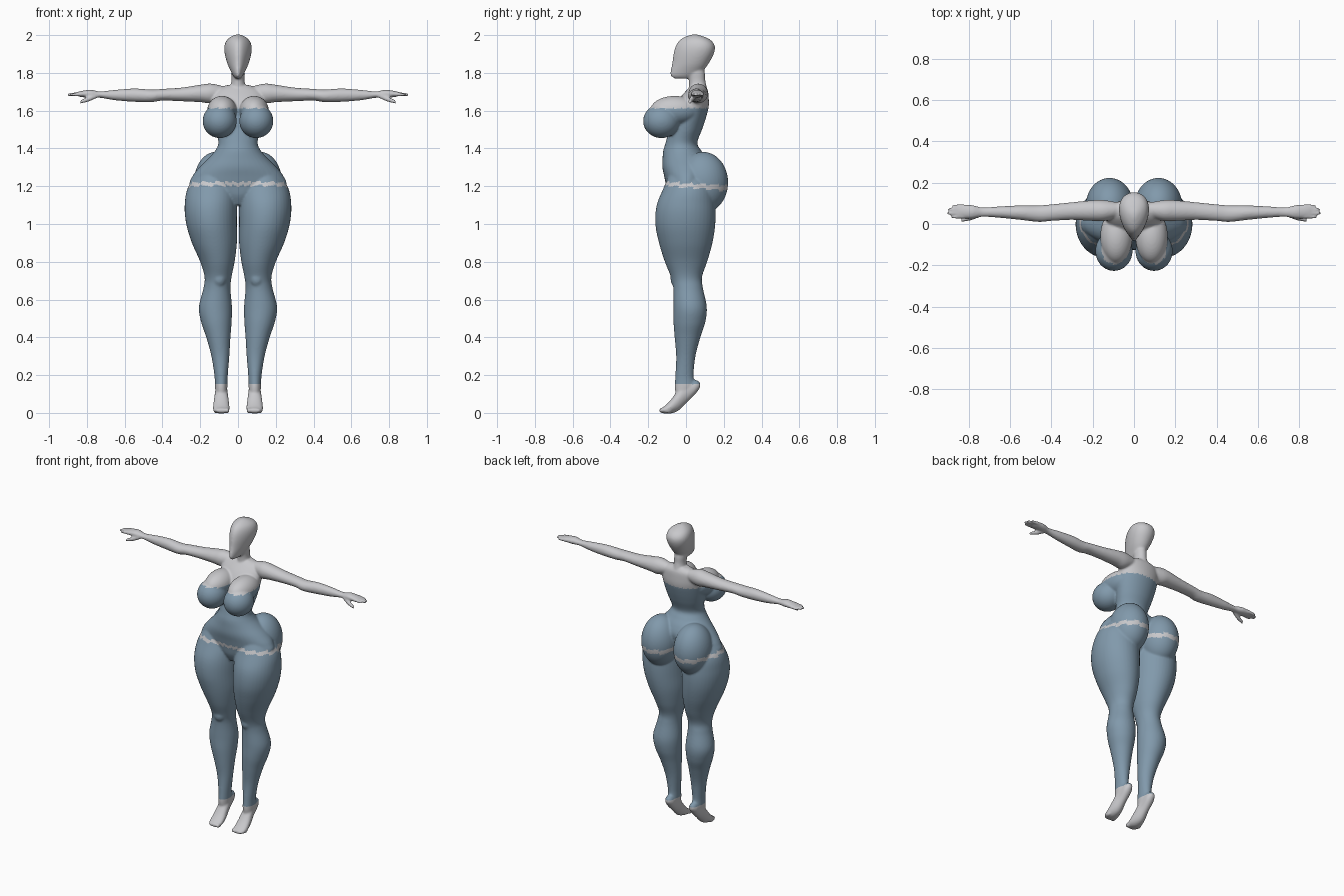
import bpy, bmesh, math
from mathutils import Vector, Matrix

cube = bpy.data.objects.get("Cube")
if cube:
    bpy.data.objects.remove(cube, do_unlink=True)


def make_material(name, rgb):
    mat = bpy.data.materials.new(name)
    mat.use_nodes = True
    color = (*rgb, 1)
    mat.diffuse_color = color
    mat.node_tree.nodes["Principled BSDF"].inputs["Base Color"].default_value = color
    return mat


skin = make_material("pale grey skin", (.58, .58, .6))
suit = make_material("dusty blue suit", (.22, .32, .41))
bm = bmesh.new()


def catmull(p, q, r, s, t):
    return [(2 * b + (c - a) * t + (2 * a - 5 * b + 4 * c - d) * t * t
             + (3 * b - a - 3 * c + d) * t ** 3) / 2
            for a, b, c, d in zip(p, q, r, s)]


def smooth_rows(rows, steps=6):
    """Interpolate the key sections with a smooth curve."""
    out = []
    for i in range(len(rows) - 1):
        before, after = rows[max(i - 1, 0)], rows[min(i + 2, len(rows) - 1)]
        out += [catmull(before, rows[i], rows[i + 1], after, k / steps)
                for k in range(steps)]
    return out + [rows[-1]]


def loft(rows, axis, side=1, taper=0, sides=40):
    """Skin ellipses; a row is the place on the axis, then two ranges across it."""
    rings = []
    for t, a0, a1, b0, b1 in smooth_rows(rows):
        ring = []
        for k in range(sides):
            angle = math.tau * k / sides
            c, s = math.cos(angle), math.sin(angle)
            a = (a0 + a1) / 2 + (a1 - a0) / 2 * c * (1 + taper * s)
            b = (b0 + b1) / 2 + (b1 - b0) / 2 * s
            x, y, z = {"x": (t, a, b), "y": (a, t, b), "z": (a, b, t)}[axis]
            ring.append(bm.verts.new((x * side, y, z)))
        rings.append(ring)
    faces = [bm.faces.new(rings[0]), bm.faces.new(rings[-1][::-1])]
    for low, high in zip(rings, rings[1:]):
        for k in range(sides):
            n = (k + 1) % sides
            faces.append(bm.faces.new((low[k], high[k], high[n], low[n])))
    bmesh.ops.recalc_face_normals(bm, faces=faces)


def ball(center, radii, side):
    x, y, z = center
    place = Matrix.Translation((x * side, y, z)) @ Matrix.Diagonal((*radii, 1))
    bmesh.ops.create_uvsphere(bm, u_segments=40, v_segments=28, radius=1, matrix=place)


def symmetric(rows):
    return [(z, -w, w, front, back) for z, w, front, back in rows]


# Head: egg shape, narrower towards the face
loft(symmetric([
    (1.77, .012, -.06, .03), (1.785, .025, -.082, .06), (1.81, .038, -.082, .09),
    (1.85, .055, -.073, .12), (1.9, .068, -.066, .147), (1.94, .07, -.055, .153),
    (1.97, .06, -.036, .135), (1.99, .039, -.007, .1), (2.003, .012, .03, .06),
]), "z", taper=.25)

# Neck
loft(symmetric([
    (1.68, .06, 0, .11), (1.72, .042, .015, .11), (1.76, .035, .015, .102),
    (1.8, .036, .01, .1), (1.84, .03, .02, .09),
]), "z")

# Torso from the shoulders to the crotch
loft(symmetric([
    (1.1, .04, -.07, .03), (1.15, .14, -.095, .07), (1.2, .25, -.105, .1),
    (1.25, .243, -.115, .12), (1.3, .205, -.125, .13), (1.35, .155, -.124, .11),
    (1.39, .12, -.12, .08), (1.43, .104, -.108, .06), (1.5, .118, -.09, .085),
    (1.56, .13, -.08, .105), (1.62, .137, -.06, .12), (1.67, .14, -.03, .12),
    (1.71, .12, .005, .115), (1.735, .06, .03, .1),
]), "z")

leg_rows = [
    (1.31, .06, .18, -.07, .08), (1.2, .01, .262, -.115, .14),
    (1.1, .006, .282, -.155, .155), (1, .006, .274, -.162, .155),
    (.9, .006, .244, -.143, .14), (.8, .018, .2, -.112, .112),
    (.72, .034, .177, -.08, .085), (.66, .04, .183, -.067, .09),
    (.56, .032, .207, -.066, .11), (.48, .034, .195, -.066, .102),
    (.4, .04, .168, -.06, .076), (.3, .046, .141, -.052, .05),
    (.2, .054, .125, -.056, .04), (.14, .056, .122, -.06, .045),
    (.1, .06, .118, -.055, .01),
]
foot_rows = [
    (.075, .075, .1, .135, .16), (.05, .06, .115, .1, .175),
    (0, .056, .12, .05, .17), (-.04, .05, .127, .012, .125),
    (-.08, .045, .132, -.003, .07), (-.115, .046, .13, -.003, .035),
    (-.14, .06, .115, .003, .022),
]
arm_rows = [
    (.06, .04, .1, 1.67, 1.725), (.14, .015, .115, 1.64, 1.743),
    (.2, .015, .115, 1.645, 1.737), (.3, .02, .105, 1.65, 1.722),
    (.4, .015, .095, 1.653, 1.715), (.46, .01, .09, 1.645, 1.712),
    (.55, .02, .09, 1.647, 1.717), (.65, .03, .085, 1.655, 1.71),
    (.73, .035, .08, 1.668, 1.702), (.78, .027, .091, 1.668, 1.711),
    (.83, .027, .093, 1.672, 1.704), (.855, .03, .09, 1.68, 1.698),
]
thumb_rows = [
    (.74, .035, .06, 1.67, 1.69), (.79, .017, .042, 1.648, 1.675),
    (.835, .01, .03, 1.637, 1.655),
]

for side in (1, -1):
    loft(leg_rows, "z", side)
    loft(foot_rows, "y", side)
    loft(arm_rows, "x", side)
    loft(thumb_rows, "x", side, sides=16)
    # Fingers
    for y, tip in ((.034, .885), (.052, .905), (.07, .9), (.087, .88)):
        loft([(.82, y - .009, y + .009, 1.678, 1.7),
              (tip - .02, y - .008, y + .008, 1.676, 1.695),
              (tip, y - .005, y + .005, 1.678, 1.688)], "x", side, sides=16)
    # Toes
    for k in range(5):
        ball((.056 + k * .016, -.122 + k * .006, .013), (.01, .022, .014), side)
    # Bust, upper chest, buttock and kneecap
    ball((.097, -.13, 1.545), (.09, .097, .09), side)
    ball((.085, -.06, 1.6), (.078, .13, .078), side)
    ball((.118, .09, 1.22), (.115, .133, .162), side)
    ball((.1, -.04, .71), (.04, .042, .05), side)

# Fuse all parts into one smooth skin
rough = bpy.data.meshes.new("body_parts")
bm.to_mesh(rough)
bm.free()
body = bpy.data.objects.new("body", rough)
bpy.context.collection.objects.link(body)
fuse = body.modifiers.new("fuse", "REMESH")
fuse.mode = "VOXEL"
fuse.voxel_size = .006
relax = body.modifiers.new("relax", "SMOOTH")
relax.factor = .5
relax.iterations = 6
bpy.context.view_layer.update()
graph = bpy.context.evaluated_depsgraph_get()
skin_mesh = bpy.data.meshes.new_from_object(body.evaluated_get(graph))
body.modifiers.clear()
body.data = skin_mesh
bpy.data.meshes.remove(rough)


def saw(value):
    return value % 1 - .5


def is_suit(p):
    """The suit has ragged hems and a ragged bare band around the hips."""
    turn = math.atan2(p.x, -p.y) / math.tau
    top = 1.612 + .008 * saw(turn * 26)
    band = 1.205 - .07 * p.y + .014 * saw(abs(turn) * 22)
    half_band = .01 + .02 * max(p.y, 0)
    if abs(p.x) > .21 and p.z > 1.5:
        return False
    return .152 < p.z < top and abs(p.z - band) > half_band


# Colour the suit by height
skin_mesh.materials.clear()
skin_mesh.materials.append(skin)
skin_mesh.materials.append(suit)
for face in skin_mesh.polygons:
    face.material_index = int(is_suit(face.center))
skin_mesh.shade_smooth()
